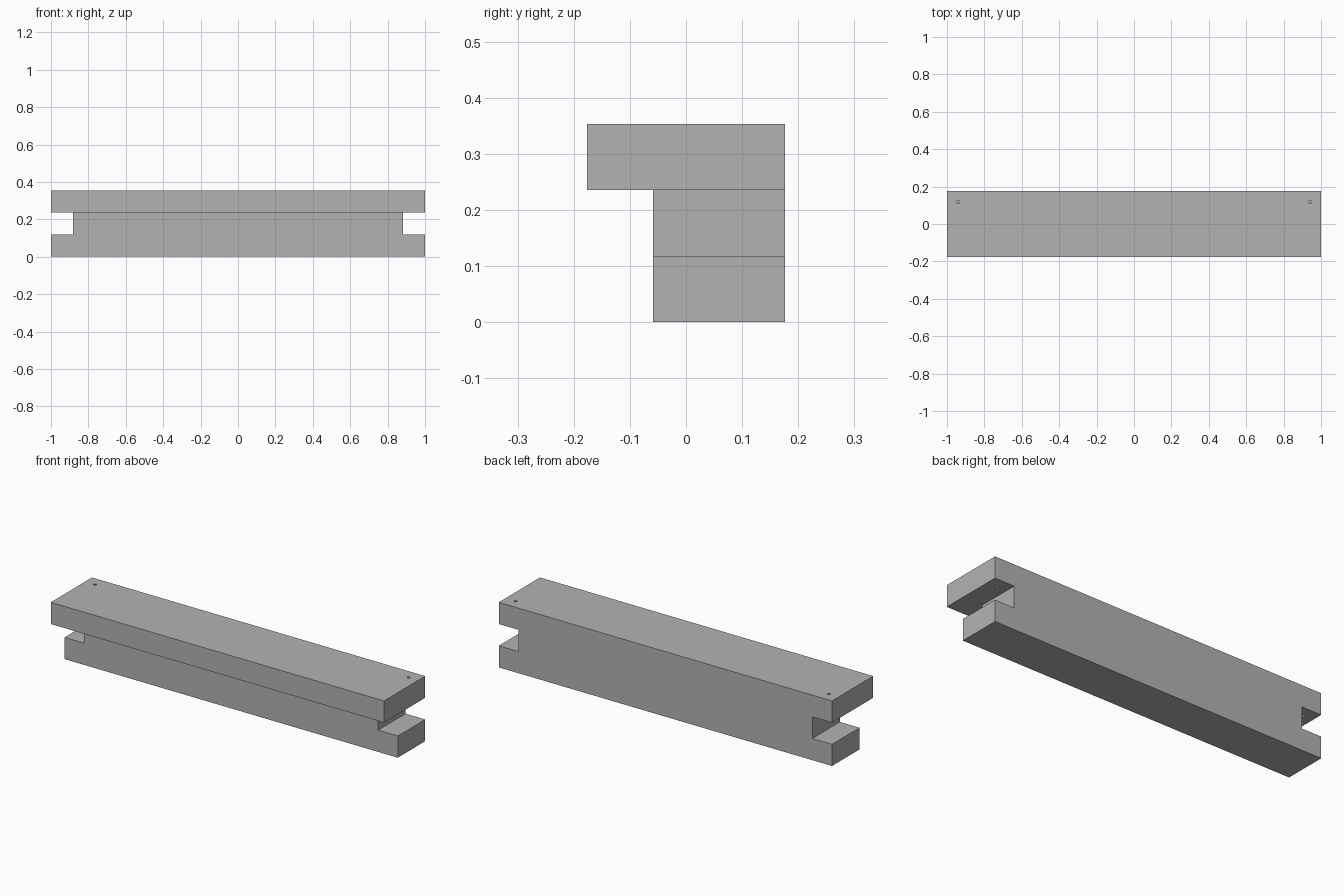
import bpy
import bmesh
from mathutils import Matrix, Vector

cube = bpy.data.objects.get("Cube")
if cube:
    bpy.data.objects.remove(cube, do_unlink=True)

# The beam is laid out on a module: 17 long, 3 deep, 3 high
U = 2 / 17
HALF = 1.5 * U
HOLE_RADIUS = 0.008

grey = bpy.data.materials.new("plain grey")
grey.use_nodes = True
grey.diffuse_color = (0.45, 0.45, 0.45, 1)
grey.node_tree.nodes["Principled BSDF"].inputs["Base Color"].default_value = grey.diffuse_color


def make_object(name, bm):
    bmesh.ops.recalc_face_normals(bm, faces=bm.faces)
    mesh = bpy.data.meshes.new(name)
    bm.to_mesh(mesh)
    bm.free()
    mesh.materials.append(grey)
    obj = bpy.data.objects.new(name, mesh)
    bpy.context.collection.objects.link(obj)
    return obj


def box(name, low, high):
    low, high = Vector(low), Vector(high)
    bm = bmesh.new()
    bmesh.ops.create_cube(bm, size=1, matrix=Matrix.Translation((low + high) / 2)
                          @ Matrix.Diagonal((*(high - low), 1)))
    return make_object(name, bm)


def cylinder(name, x, y, z, radius, depth):
    bm = bmesh.new()
    bmesh.ops.create_cone(bm, cap_ends=True, segments=24, radius1=radius, radius2=radius,
                          depth=depth, matrix=Matrix.Translation((x, y, z)))
    return make_object(name, bm)


def cut(target, cutter):
    cutter.hide_render = True
    mod = target.modifiers.new("cut", 'BOOLEAN')
    mod.operation = 'DIFFERENCE'
    mod.solver = 'EXACT'
    mod.object = cutter
    bpy.context.view_layer.objects.active = target
    bpy.ops.object.modifier_apply(modifier=mod.name)
    bpy.data.objects.remove(cutter, do_unlink=True)


# Beam: stepped cross-section with an overhanging front lip, swept along x
profile = [(-HALF, 3 * U), (-HALF, 2 * U), (U - HALF, 2 * U),
           (U - HALF, 0), (HALF, 0), (HALF, 3 * U)]
bm = bmesh.new()
end = bm.faces.new([bm.verts.new((-1, y, z)) for y, z in profile])
sweep = bmesh.ops.extrude_face_region(bm, geom=[end])
bmesh.ops.translate(bm, vec=(2, 0, 0),
                    verts=[v for v in sweep["geom"] if isinstance(v, bmesh.types.BMVert)])
beam = make_object("notched_beam", bm)

# End notches, and a small hole through the top flange above each
for side in (-1, 1):
    inner, outer = side * (1 - U), side * (1 + U)
    cut(beam, box("notch_cutter", (min(inner, outer), -2 * HALF, U),
                  (max(inner, outer), 2 * HALF, 2 * U)))
    cut(beam, cylinder("hole_cutter", side * (1 - U / 2), U, 2.5 * U, HOLE_RADIUS, 1.5 * U))

# Smooth the hole walls, keep the beam edges sharp
bpy.ops.object.select_all(action='DESELECT')
beam.select_set(True)
bpy.context.view_layer.objects.active = beam
bpy.ops.object.shade_smooth_by_angle()
